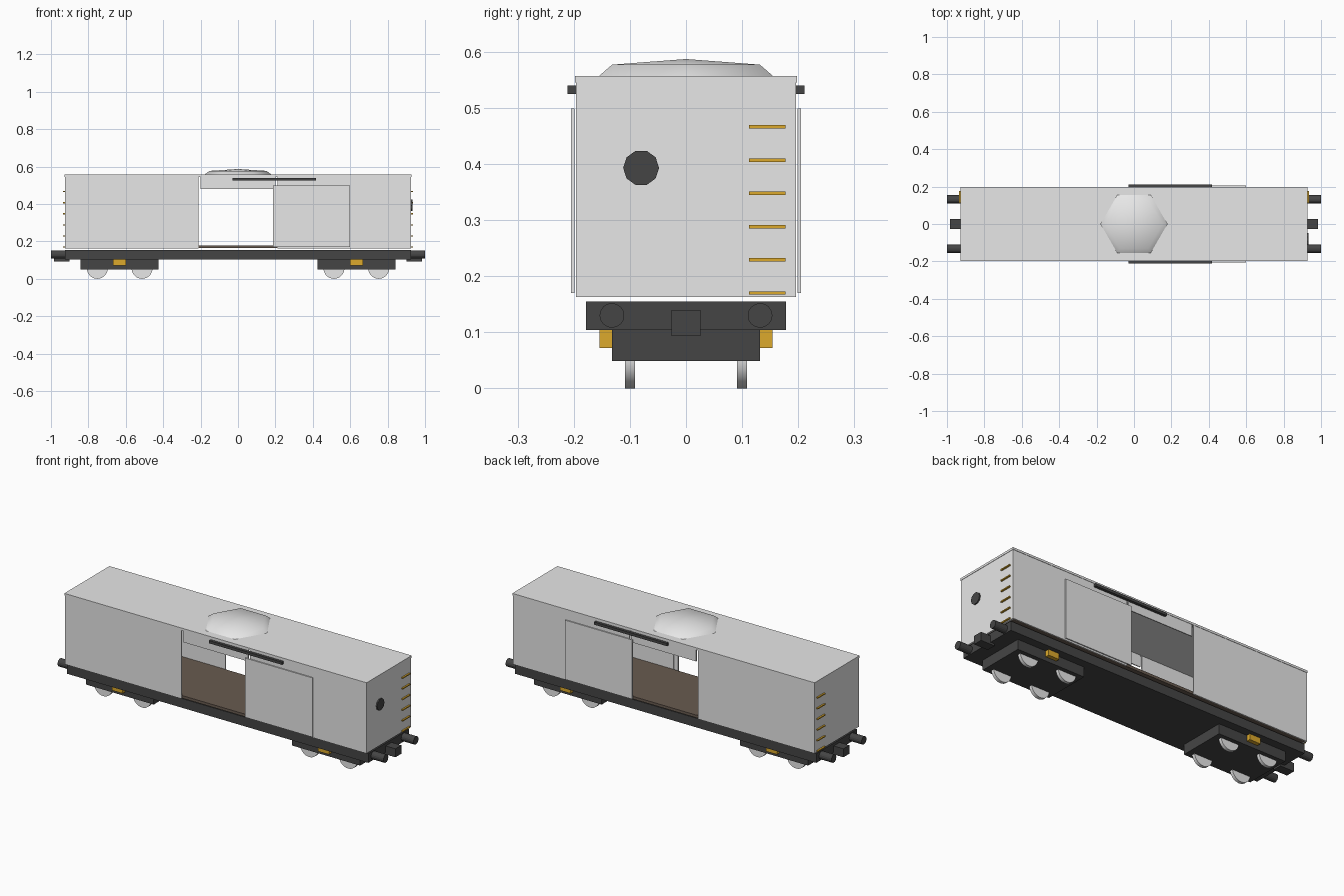
import bpy
import bmesh
from math import pi, cos, sin
from mathutils import Matrix

default_cube = bpy.data.objects.get("Cube")
if default_cube:
    bpy.data.objects.remove(default_cube, do_unlink=True)


def material(name, r, g, b):
    mat = bpy.data.materials.new(name)
    mat.use_nodes = True
    mat.diffuse_color = (r, g, b, 1)
    mat.node_tree.nodes["Principled BSDF"].inputs["Base Color"].default_value = (r, g, b, 1)
    return mat


GREY = material("light grey", 0.8, 0.8, 0.8)
DARK = material("charcoal", 0.06, 0.06, 0.06)
YELLOW = material("ochre yellow", 0.72, 0.4, 0.025)
BROWN = material("floor brown", 0.14, 0.105, 0.08)


def finish(bm, name, mat, smooth=False):
    bmesh.ops.recalc_face_normals(bm, faces=bm.faces)
    mesh = bpy.data.meshes.new(name)
    bm.to_mesh(mesh)
    bm.free()
    mesh.materials.append(mat)
    obj = bpy.data.objects.new(name, mesh)
    bpy.context.collection.objects.link(obj)
    if smooth:
        bpy.ops.object.select_all(action="DESELECT")
        obj.select_set(True)
        bpy.context.view_layer.objects.active = obj
        bpy.ops.object.shade_smooth_by_angle(angle=pi / 4)
    return obj


def box(name, xs, ys, zs, mat):
    """Box between the low and high limit on each axis."""
    bm = bmesh.new()
    bmesh.ops.create_cube(bm, size=1)
    for v in bm.verts:
        for i, (a, b) in enumerate((xs, ys, zs)):
            v.co[i] = (a + b) / 2 + v.co[i] * (b - a)
    return finish(bm, name, mat)


def cylinder(name, centre, radius, length, axis, sides, mat, smooth=False):
    bm = bmesh.new()
    turn = Matrix.Rotation(pi / 2, 4, "Y" if axis == "x" else "X")
    bmesh.ops.create_cone(bm, cap_ends=True, segments=sides, radius1=radius, radius2=radius,
                          depth=length, matrix=Matrix.Translation(centre) @ turn)
    return finish(bm, name, mat, smooth)


def span(sign, a, b):
    """Limits a to b, mirrored when sign is negative."""
    return tuple(sorted((sign * a, sign * b)))


SIDES = ((1, "back"), (-1, "front"))
ENDS = ((1, "left"), (-1, "right"))
WALL_Z = (0.163, 0.545)

# Underframe, floor and roof
box("underframe", (-0.925, 0.925), (-0.178, 0.178), (0.104, 0.155), DARK)
box("floor", (-0.917, 0.917), (-0.19, 0.19), (0.164, 0.179), BROWN)
box("roof", (-0.928, 0.928), (-0.198, 0.198), (0.545, 0.557), GREY)

# Side walls, lintels, sliding doors and door rails
for s, side in SIDES:
    wall_y = span(s, 0.191, 0.196)
    for e, end in ENDS:
        box(f"{side}_{end}_wall", span(e, 0.21, 0.926), wall_y, WALL_Z, GREY)
    box(f"{side}_lintel", (-0.2, 0.2), wall_y, (0.48, 0.545), GREY)
    box(f"{side}_sliding_door", (0.187, 0.6), span(s, 0.199, 0.205), (0.17, 0.499), GREY)
    box(f"{side}_door_rail", (-0.03, 0.417), span(s, 0.196, 0.211), (0.525, 0.54), DARK)

# Ends with ladders, buffers, couplers and bogies
for e, end in ENDS:
    box(f"{end}_end_wall", span(e, 0.918, 0.926), (-0.191, 0.191), WALL_Z, GREY)
    for i in range(6):
        z = 0.17 + i * 0.0592
        box(f"{end}_ladder_rung_{i + 1}", span(e, 0.924, 0.935), (0.112, 0.177),
            (z - 0.003, z + 0.003), YELLOW)
    box(f"{end}_coupler", span(e, 0.9, 0.985), (-0.026, 0.026), (0.093, 0.14), DARK)
    box(f"{end}_bogie", span(e, 0.425, 0.842), (-0.132, 0.132), (0.049, 0.104), DARK)
    for s, side in SIDES:
        cylinder(f"{end}_{side}_buffer", (e * 0.955, s * 0.132, 0.13), 0.022, 0.09, "x", 16, DARK)
        box(f"{end}_{side}_axle_box", span(e, 0.6, 0.667), span(s, 0.13, 0.154),
            (0.072, 0.104), YELLOW)
        for n, x in enumerate((0.513, 0.752)):
            cylinder(f"{end}_{side}_wheel_{n + 1}", (e * x, s * 0.1, 0.056), 0.056, 0.018,
                     "y", 28, GREY, smooth=True)

# Brake wheel on one end only
cylinder("brake_wheel", (0.928, -0.08, 0.393), 0.032, 0.01, "x", 10, DARK)

# Six-sided roof dome with a shallow cap
bm = bmesh.new()
rings = [[bm.verts.new((r * cos(k * pi / 3), r * sin(k * pi / 3), z)) for k in range(6)]
         for r, z in ((0.18, 0.556), (0.152, 0.577))]
apex = bm.verts.new((0, 0, 0.587))
for k in range(6):
    j = (k + 1) % 6
    bm.faces.new((rings[0][k], rings[0][j], rings[1][j], rings[1][k]))
    bm.faces.new((rings[1][k], rings[1][j], apex))
bm.faces.new(rings[0][::-1])
dome = finish(bm, "roof_dome", GREY)
for face in dome.data.polygons:
    face.use_smooth = len(face.vertices) < 6
